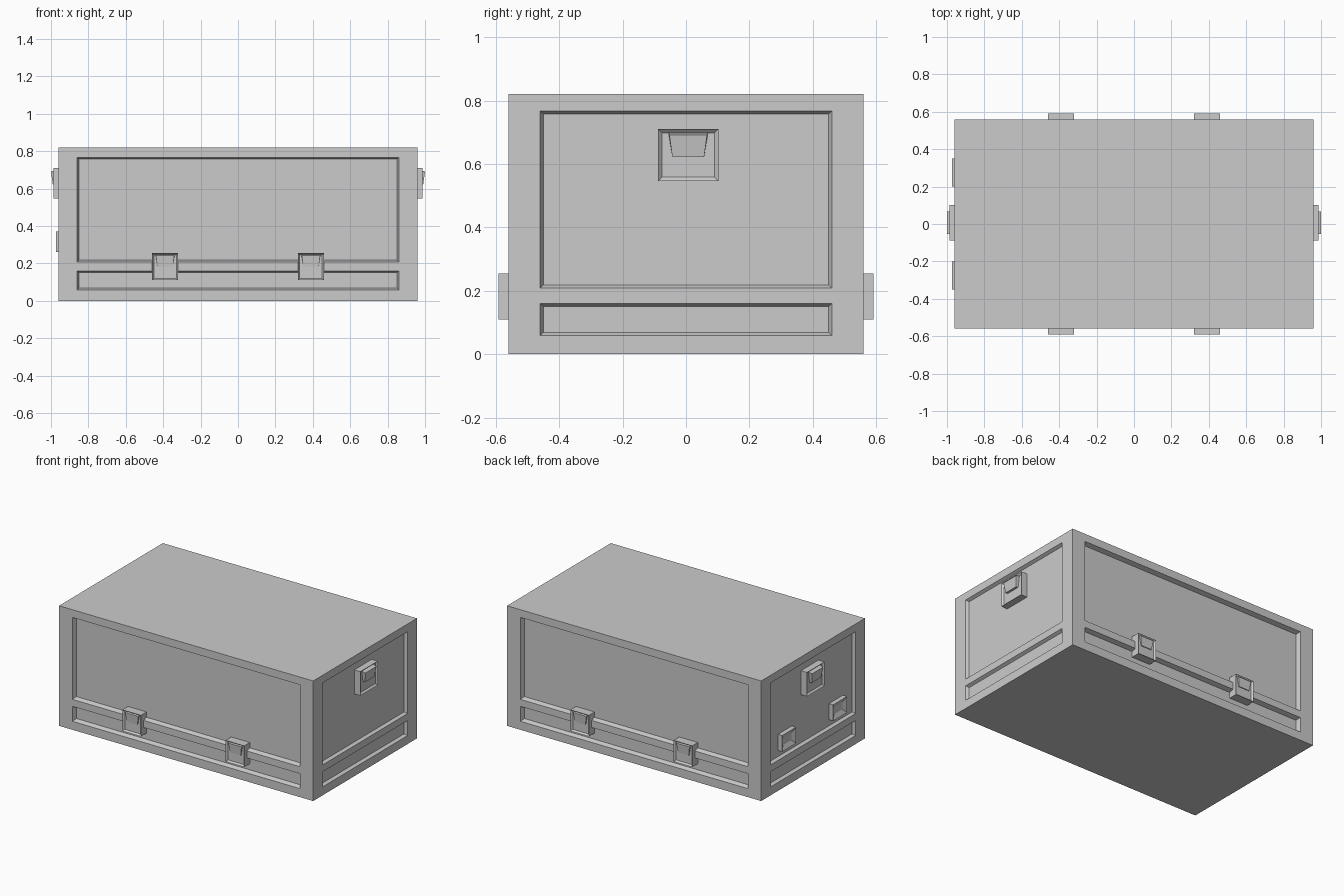
import bpy, bmesh
from math import radians
from mathutils import Vector, Matrix

if "Cube" in bpy.data.objects:
    bpy.data.objects.remove(bpy.data.objects["Cube"])

HX, HY, H = 0.96, 0.56, 0.82          # half length, half depth, height


def finish(bm, name, angle=0):
    bmesh.ops.recalc_face_normals(bm, faces=bm.faces[:])
    mesh = bpy.data.meshes.new(name)
    bm.to_mesh(mesh)
    bm.free()
    mesh.transform(Matrix.Rotation(radians(angle), 4, 'Z'))
    ob = bpy.data.objects.new(name, mesh)
    bpy.context.collection.objects.link(ob)
    return ob


def box(bm, lo, hi):
    size = Vector(hi) - Vector(lo)
    mid = (Vector(hi) + Vector(lo)) / 2
    bmesh.ops.create_cube(bm, size=1, matrix=Matrix.Translation(mid) @ Matrix.Diagonal((*size, 1)))


def recess(bm, faces, width, depth):
    bmesh.ops.inset_individual(bm, faces=faces, thickness=width, depth=-depth, use_even_offset=True)


# case body: cut the walls into a frame, then sink the upper and lower panels
bm = bmesh.new()
box(bm, (-HX, -HY, 0), (HX, HY, H))
cuts = [((x, 0, 0), (1, 0, 0)) for x in (-.86, .86)]
cuts += [((0, y, 0), (0, 1, 0)) for y in (-.46, .46)]
cuts += [((0, 0, z), (0, 0, 1)) for z in (.058, .16, .208, .767)]
for co, no in cuts:
    bmesh.ops.bisect_plane(bm, geom=bm.verts[:] + bm.edges[:] + bm.faces[:], plane_co=co, plane_no=no)
bm.normal_update()
long_panels, end_panels = [], []
for f in bm.faces:
    c = f.calc_center_median()
    if not (.07 < c.z < .15 or .3 < c.z < .7):
        continue
    if abs(f.normal.y) > .9 and abs(c.x) < .5:
        long_panels.append(f)
    elif abs(f.normal.x) > .9 and abs(c.y) < .3:
        end_panels.append(f)
recess(bm, long_panels, .01, .03)
recess(bm, end_panels, .01, .02)
finish(bm, "case_body")


# plate with a sunken middle; built on the front (outward is -y), then turned to its wall
def plate(name, angle, u, v0, v1, w, back, out, rim, depth):
    bm = bmesh.new()
    box(bm, (u - w / 2, -out, v0), (u + w / 2, -back, v1))
    bm.normal_update()
    recess(bm, [f for f in bm.faces if f.normal.y < -.9], rim, depth)
    return finish(bm, name, angle)


# tapered wedge-shaped pull tab
def tab(name, angle, u, top, bottom, w_top, w_bottom, back, out_top, out_bottom):
    bm = bmesh.new()
    t = .1
    rows = [(w_top, back, top), (w_top * (1 - t / 2), out_top, top - t * (top - bottom)),
            (w_bottom, out_bottom, bottom), (w_bottom, back, bottom)]
    left, right = [[bm.verts.new((u + s * w / 2, -d, z)) for w, d, z in rows] for s in (-1, 1)]
    bm.faces.new(left)
    bm.faces.new(right)
    for i in range(4):
        j = (i + 1) % 4
        bm.faces.new((left[i], left[j], right[j], right[i]))
    finish(bm, name, angle)


# latches on the front and back
for side, angle in (("front", 0), ("back", 180)):
    for u in (-.39, .39):
        plate(side + "_latch", angle, u, .11, .255, .14, HY - .03, HY + .031, .01, .012)
        tab(side + "_latch_tab", angle, u, .25, .18, .105, .08, HY + .015, HY + .031, HY + .025)

# handles on both ends
for side, angle, u in (("right", 90, .007), ("left", 270, -.007)):
    plate(side + "_handle", angle, u, .546, .71, .19, HX - .02, HX + .026, .012, .012)
    tab(side + "_handle_tab", angle, u, .699, .622, .125, .1, HX + .01, 1.0, HX + .03)

# small sockets on the left end
for u in (-.275, .275):
    plate("left_socket", 270, u, .26, .37, .15, HX - .02, HX + .012, .03, .015)
